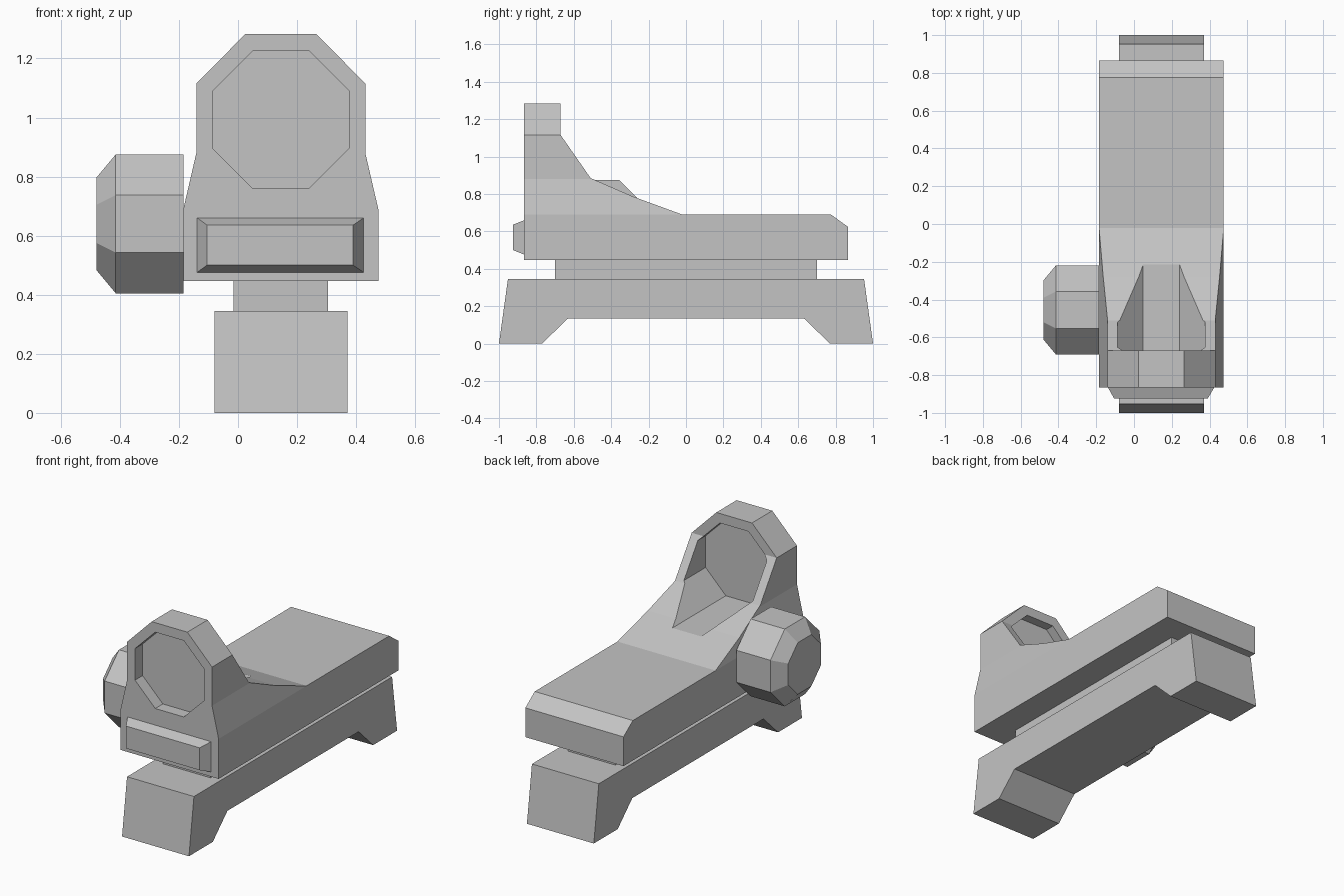
import bpy, bmesh, math
from mathutils import Vector

cube = bpy.data.objects.get("Cube")
if cube:
    bpy.data.objects.remove(cube, do_unlink=True)

grey = bpy.data.materials.new("plain grey")
grey.use_nodes = True
colour = (0.55, 0.55, 0.55, 1)
grey.diffuse_color = colour
grey.node_tree.nodes["Principled BSDF"].inputs["Base Color"].default_value = colour

MID = 0.145  # centre line of the body in x


def loft(name, axis, rings):
    """Closed solid through matching outlines; rings = [(position, outline), ...]."""
    place = {"x": lambda p, a, b: (p, a, b), "y": lambda p, a, b: (a, p, b)}[axis]
    bm = bmesh.new()
    loops = [[bm.verts.new(place(p, a, b)) for a, b in pts] for p, pts in rings]
    for lower, upper in zip(loops, loops[1:]):
        for i in range(len(lower)):
            j = (i + 1) % len(lower)
            bm.faces.new((lower[i], lower[j], upper[j], upper[i]))
    bm.faces.new(loops[0])
    bm.faces.new(loops[-1])
    bmesh.ops.recalc_face_normals(bm, faces=bm.faces)
    mesh = bpy.data.meshes.new(name)
    bm.to_mesh(mesh)
    bm.free()
    mesh.materials.append(grey)
    obj = bpy.data.objects.new(name, mesh)
    bpy.context.collection.objects.link(obj)
    return obj


def prism(name, axis, pts, lo, hi):
    return loft(name, axis, [(lo, pts), (hi, pts)])


def boolean(obj, tool, operation):
    """Apply a boolean and remove the tool."""
    mod = obj.modifiers.new("cut", "BOOLEAN")
    mod.operation, mod.solver, mod.object = operation, "EXACT", tool
    graph = bpy.context.evaluated_depsgraph_get()
    mesh = bpy.data.meshes.new_from_object(obj.evaluated_get(graph))
    obj.modifiers.clear()
    obj.data = mesh
    bpy.data.objects.remove(tool, do_unlink=True)


def mirrored(half, centre):
    """Outline from (offset, height) points on one side of a centre line."""
    return ([(centre + a, b) for a, b in half]
            + [(centre - a, b) for a, b in reversed(half)])


def octagon(a, b, half):
    radius = half / math.cos(math.pi / 8)
    return [(a + radius * math.cos((k + 0.5) * math.pi / 4),
             b + radius * math.sin((k + 0.5) * math.pi / 4)) for k in range(8)]


def rect(a, b, c, d):
    return [(a, b), (c, b), (c, d), (a, d)]


# Mounting base with a foot at each end
prism("mounting_base", "x",
      mirrored([(0.63, 0.135), (0.77, 0), (1, 0), (0.952, 0.345)], 0),
      MID - 0.225, MID + 0.225)

# Narrow spacer between base and body
prism("spacer", "x", rect(-0.7, 0.345, 0.7, 0.447), MID - 0.16, MID + 0.16)

# Body: side profile trimmed by the front outline
side = [(-0.865, 0.447), (0.865, 0.447), (0.865, 0.625), (0.775, 0.69),
        (-0.02, 0.69), (-0.28, 0.785), (-0.51, 0.885), (-0.67, 1.115),
        (-0.67, 1.4), (-0.865, 1.4)]
front = mirrored([(0.33, 0.3), (0.33, 0.69), (0.286, 0.88),
                  (0.286, 1.115), (0.12, 1.283)], MID)
body = prism("sight_body", "x", side, MID - 0.5, MID + 0.5)
boolean(body, prism("outline_tool", "y", front, -1.2, 1.2), "INTERSECT")

# Window recesses, leaving a thin pane between them
window = octagon(MID, 0.993, 0.232)
boolean(body, prism("front_recess_tool", "y", window, -1, -0.792), "DIFFERENCE")
boolean(body, prism("rear_recess_tool", "y", window, -0.727, 0.3), "DIFFERENCE")

# Raised panel below the window
loft("front_panel", "y", [(-0.865, rect(-0.138, 0.476, 0.425, 0.66)),
                          (-0.925, rect(-0.105, 0.5, 0.39, 0.636))])

# Octagonal side knob with bevelled end
loft("side_knob", "x", [(-0.185, octagon(-0.455, 0.64, 0.235)),
                        (-0.414, octagon(-0.455, 0.64, 0.235)),
                        (-0.479, octagon(-0.455, 0.64, 0.157))])
